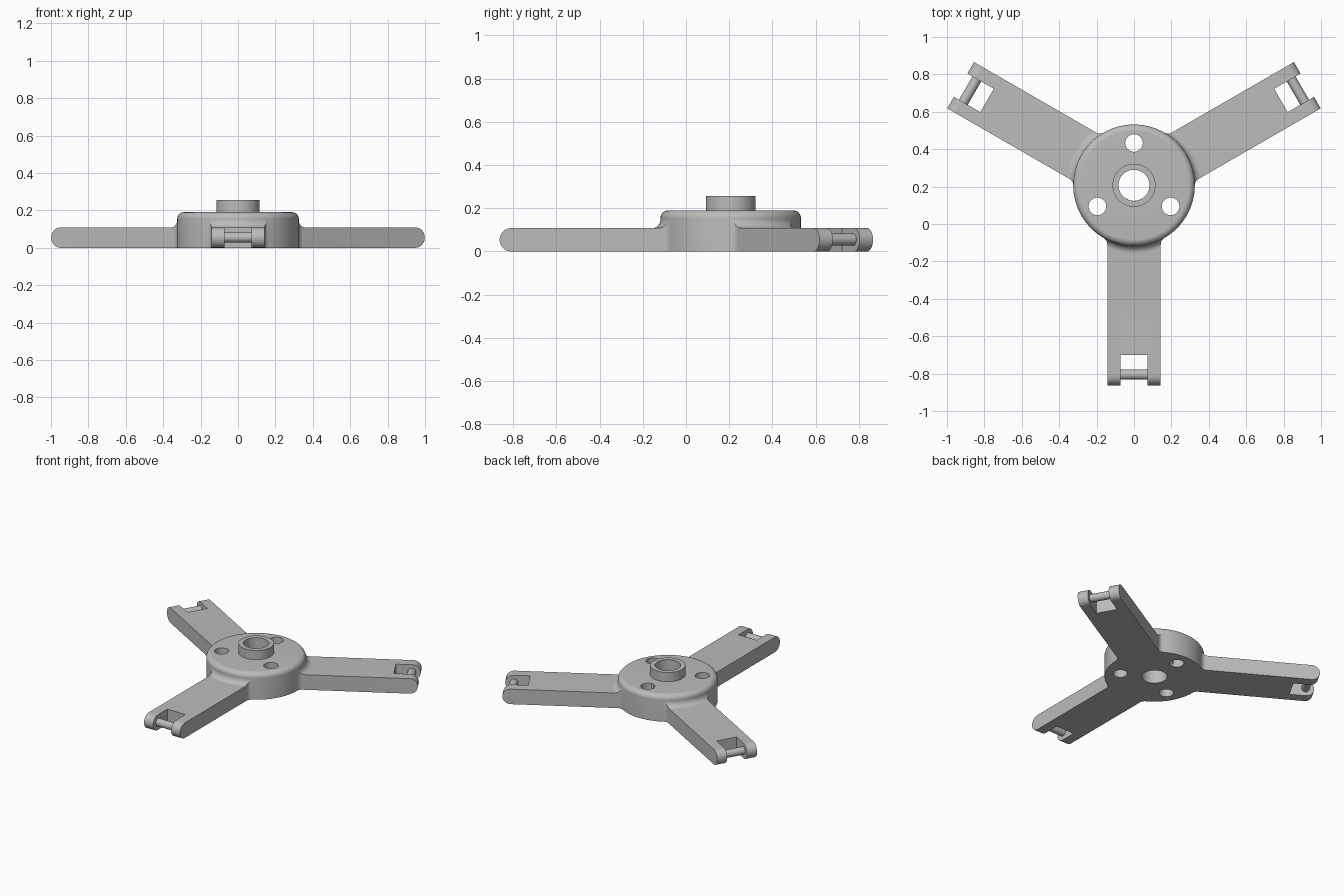
import bpy, bmesh, math
from mathutils import Matrix

if "Cube" in bpy.data.objects:
    bpy.data.objects.remove(bpy.data.objects["Cube"])

CY = 0.207                 # hub centre on y
R, HUB_H = 0.325, 0.19     # hub radius and height
A, ARM_H, TIP = 0.143, 0.108, 1.07   # arm half width, height, reach
F = 0.04                   # blend radius between arm and hub

grey = bpy.data.materials.new("grey metal")
grey.diffuse_color = (0.5, 0.5, 0.5, 1)
grey.use_nodes = True
grey.node_tree.nodes["Principled BSDF"].inputs["Base Color"].default_value = grey.diffuse_color


def make(name, bm):
    bmesh.ops.remove_doubles(bm, verts=bm.verts, dist=1e-5)
    bmesh.ops.recalc_face_normals(bm, faces=bm.faces)
    me = bpy.data.meshes.new(name)
    bm.to_mesh(me)
    bm.free()
    me.materials.append(grey)
    ob = bpy.data.objects.new(name, me)
    bpy.context.collection.objects.link(ob)
    return ob


def prism(name, pts, vec):
    """Extrude a closed polygon along vec."""
    bm = bmesh.new()
    face = bm.faces.new([bm.verts.new(p) for p in pts])
    ext = bmesh.ops.extrude_face_region(bm, geom=[face])["geom"]
    bmesh.ops.translate(bm, vec=vec, verts=[v for v in ext if isinstance(v, bmesh.types.BMVert)])
    return make(name, bm)


def revolve(name, profile, n=96):
    """Spin a closed (radius, z) profile round the z axis."""
    bm = bmesh.new()
    rings = [[bm.verts.new((r * math.cos(t), r * math.sin(t), z)) for r, z in profile]
             for t in (2 * math.pi * i / n for i in range(n))]
    m = len(profile)
    for i in range(n):
        a, b = rings[i], rings[(i + 1) % n]
        for j in range(m):
            k = (j + 1) % m
            bm.faces.new((a[j], a[k], b[k], b[j]))
    return make(name, bm)


def cylinder(name, r, depth, matrix, n=48):
    bm = bmesh.new()
    bmesh.ops.create_cone(bm, cap_ends=True, segments=n, radius1=r, radius2=r,
                          depth=depth, matrix=matrix)
    return make(name, bm)


def combine(target, other, op):
    """Apply a boolean and discard the second solid."""
    mod = target.modifiers.new(op, 'BOOLEAN')
    mod.object, mod.operation, mod.solver = other, op, 'EXACT'
    bpy.context.view_layer.objects.active = target
    bpy.ops.object.modifier_apply(modifier=mod.name)
    bpy.data.objects.remove(other)


def arc(cx, cy, r, a0, a1, n=10):
    return [(cx + r * math.cos(math.radians(a0 + (a1 - a0) * i / n)),
             cy + r * math.sin(math.radians(a0 + (a1 - a0) * i / n))) for i in range(n + 1)]


def arm_solid():
    # side profile with a round tip, swept across the width
    h = ARM_H / 2
    side = [(0, 0)] + [(-y, z) for y, z in arc(TIP - h, h, h, -90, 90, 20)] + [(0, ARM_H)]
    arm = prism("arm", [(-0.4, y, z) for y, z in side], (0.8, 0, 0))
    # concave blend climbing the hub wall
    cove = [(R - 0.06, 0.05), (R + F, 0.05)] + arc(R + F, ARM_H + F, F, 270, 180) + [(R - 0.06, ARM_H + F)]
    combine(arm, revolve("cove", cove), 'UNION')
    # plan outline flaring into the hub
    cx = A + F
    cy = math.sqrt((R + F) ** 2 - cx ** 2)
    end = math.degrees(math.atan2(-cy, -cx)) + 360
    half = [(A, TIP + 0.1)] + arc(cx, cy, F, 180, end)
    half += [(half[-1][0] * 0.8, half[-1][1] * 0.8), (0.1, 0.05)]
    plan = [(x, -y, -0.1) for x, y in half] + [(-x, -y, -0.1) for x, y in reversed(half)]
    combine(arm, prism("plan", plan, (0, 0, 0.5)), 'INTERSECT')
    # open slot at the tip
    s = [(-0.072, -0.907, -0.1), (0.072, -0.907, -0.1), (0.072, -1.2, -0.1), (-0.072, -1.2, -0.1)]
    combine(arm, prism("slot", s, (0, 0, 0.4)), 'DIFFERENCE')
    return arm


# hub with rounded top edge, raised collar and centre bore
E = 0.035
hub_profile = ([(0.083, 0), (R, 0)] + arc(R - E, HUB_H - E, E, 0, 90)
               + [(0.115, HUB_H), (0.115, 0.256), (0.083, 0.256)])
body = revolve("hub_and_arms", hub_profile)

# three arms, each with a cross pin in its slot
pins = []
arm = arm_solid()
for i in range(3):
    turn = Matrix.Rotation(i * 2 * math.pi / 3, 4, 'Z')
    copy = bpy.data.objects.new("arm_copy", arm.data.copy())
    bpy.context.collection.objects.link(copy)
    copy.data.transform(turn)
    combine(body, copy, 'UNION')
    pins.append(cylinder(f"cross_pin_{i + 1}", 0.027, 0.15,
                         turn @ Matrix.Translation((0, -1.012, 0.055))
                         @ Matrix.Rotation(math.pi / 2, 4, 'Y'), 32))
bpy.data.objects.remove(arm)

# centre bore and three bolt holes between the arms
combine(body, cylinder("bore", 0.083, 1, Matrix()), 'DIFFERENCE')
for i in range(3):
    t = math.pi / 2 + i * 2 * math.pi / 3
    spot = Matrix.Translation((0.226 * math.cos(t), 0.226 * math.sin(t), 0))
    combine(body, cylinder("bolt_hole", 0.047, 1, spot), 'DIFFERENCE')

# place on the centre and shade
for ob in [body] + pins:
    ob.data.transform(Matrix.Translation((0, CY, 0)))
    bpy.ops.object.select_all(action='DESELECT')
    ob.select_set(True)
    bpy.context.view_layer.objects.active = ob
    bpy.ops.object.shade_smooth_by_angle(angle=math.radians(30))
